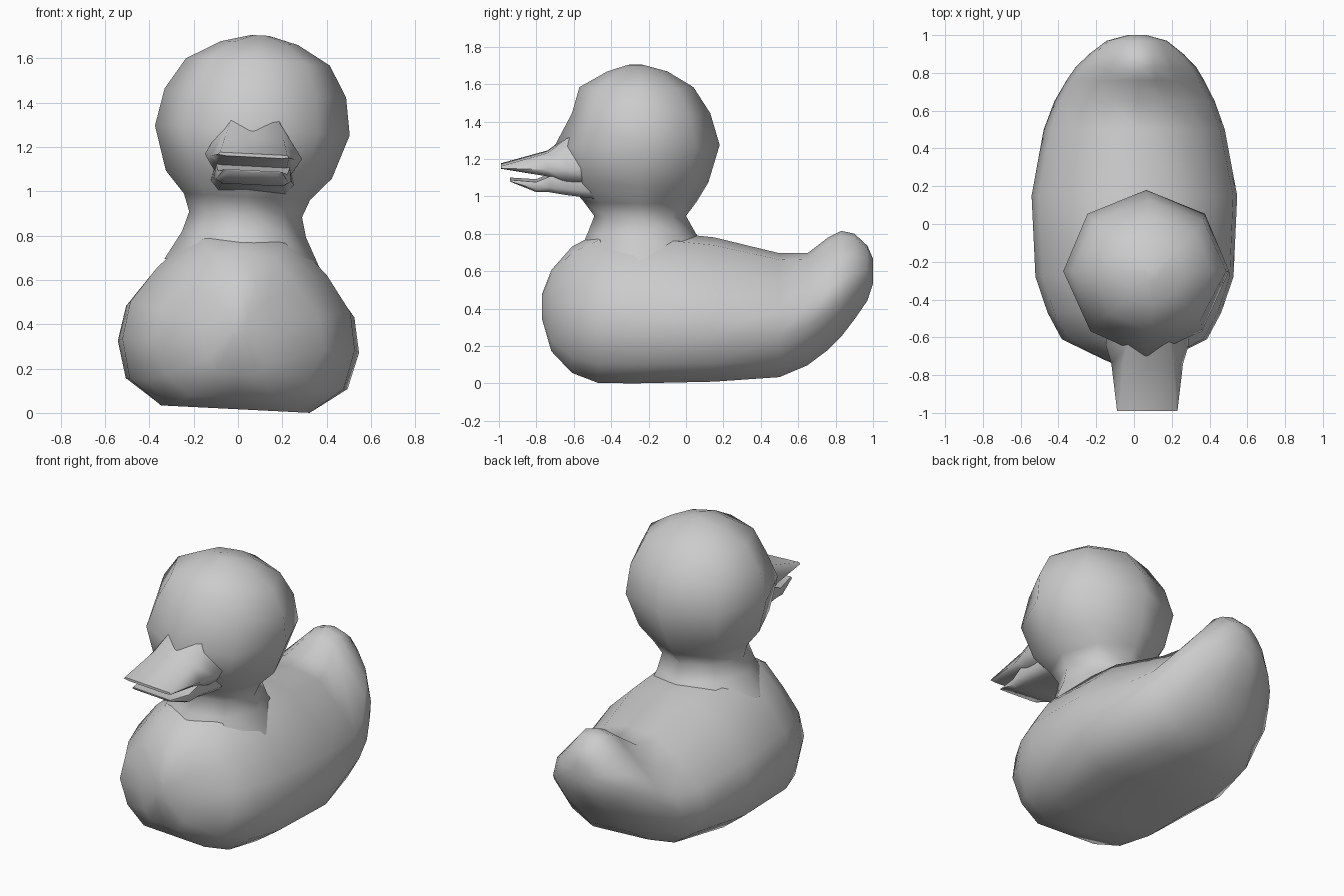
import bpy, bmesh, math

cube = bpy.data.objects.get("Cube")
if cube:
    bpy.data.objects.remove(cube)

grey = bpy.data.materials.new("plain_grey")
grey.use_nodes = True
COLOUR = (0.6, 0.6, 0.6, 1)
grey.diffuse_color = COLOUR
grey.node_tree.nodes["Principled BSDF"].inputs["Base Color"].default_value = COLOUR

LEAN = 0.05  # the whole figure leans slightly to its left


def loft(name, rings, sharp):
    """Skin a list of equal-length rings and cap both ends."""
    bm = bmesh.new()
    loops = [[bm.verts.new(p) for p in ring] for ring in rings]
    n = len(loops[0])
    for a, b in zip(loops, loops[1:]):
        for i in range(n):
            j = (i + 1) % n
            bm.faces.new((a[i], a[j], b[j], b[i]))
    bm.faces.new(loops[0])
    bm.faces.new(loops[-1])
    bmesh.ops.recalc_face_normals(bm, faces=bm.faces)
    mesh = bpy.data.meshes.new(name)
    bm.to_mesh(mesh)
    bm.free()
    mesh.materials.append(grey)
    obj = bpy.data.objects.new(name, mesh)
    bpy.context.collection.objects.link(obj)
    obj.rotation_euler.y = LEAN
    obj.location = (-0.012, 0, 0.017)
    bpy.ops.object.select_all(action='DESELECT')
    obj.select_set(True)
    bpy.context.view_layer.objects.active = obj
    bpy.ops.object.shade_smooth_by_angle(angle=math.radians(sharp))
    return obj


def mirrored(half):
    """Complete a half outline running from bottom centre to top centre."""
    return half + [(-x, z) for x, z in half[-2:0:-1]]


# Body: cross-sections from chest to tail tip
OUTLINE = [(0, 0), (.64, 0), (.92, .14), (1, .36), (.96, .57), (.77, .77), (.47, .96), (0, 1)]


def body_ring(y, bottom, top, width, pinch, keel):
    half = []
    for u, v in OUTLINE:
        squeeze = 1 - (1 - pinch) * max(0, (v - .5) / .5)
        squeeze *= 1 - (1 - keel) * max(0, (.3 - v) / .3)
        half.append((u * width * squeeze, bottom + v * (top - bottom)))
    return [(x, y, z) for x, z in mirrored(half)]


BODY = [  # y, bottom, top, half width, pinch of the upper part, pinch of the belly
    (-.77, .33, .46, .04, 1, 1), (-.72, .16, .59, .16, .9, .9),
    (-.61, .05, .715, .385, .75, .85), (-.47, 0, .79, .46, .85, .95),
    (-.28, 0, .81, .525, .9, 1), (.15, .01, .765, .545, .9, 1),
    (.50, .03, .68, .48, .8, .85), (.65, .09, .68, .425, .7, .7),
    (.76, .17, .765, .365, .5, .6), (.83, .24, .80, .32, .5, .6),
    (.90, .33, .785, .25, .6, .6), (.97, .43, .72, .16, .9, .7),
    (1.0, .52, .65, .05, 1, 1)]
loft("body", [body_ring(*s) for s in BODY], 80)

# Head and neck: eight-sided rings, narrowing towards the beak
HEAD = [  # z, front y, back y, half width
    (.66, -.58, .14, .35), (.79, -.525, .05, .28), (.88, -.49, 0, .255), (.96, -.55, .06, .285),
    (1.06, -.64, .12, .375), (1.26, -.70, .18, .44), (1.43, -.61, .13, .41),
    (1.57, -.57, .04, .325), (1.655, -.42, -.10, .175), (1.69, -.31, -.23, .04)]


def head_ring(z, front, back, width):
    ring = []
    for i in range(8):
        a = i * math.tau / 8
        c = math.cos(a)
        reach = back + .25 if c > 0 else -.25 - front
        taper = .95 if c < -.1 else 1
        ring.append((.03 * (z - .8) + width * math.sin(a) * taper, -.25 + reach * c, z))
    return ring


loft("head", [head_ring(*s) for s in HEAD], 80)


# Beak: two flat, tapering halves that meet at the mouth corner and open at the tip
def beak_ring(y, bottom, top, width, crown):
    half = [(0, bottom), (width * .8, bottom), (width, bottom * .7 + top * .3),
            (width * crown, top), (0, top)]
    return [(x + .025, y, z) for x, z in mirrored(half)]


UPPER = [(-.48, 1.06, 1.36, .21, .5), (-.64, 1.075, 1.30, .22, .5),
         (-.74, 1.10, 1.225, .19, .7), (-.99, 1.14, 1.155, .16, .95)]
LOWER = [(-.48, .98, 1.12, .19, .9), (-.64, 1.0, 1.11, .18, .9),
         (-.73, 1.015, 1.10, .175, .95), (-.80, 1.015, 1.07, .165, .95),
         (-.94, 1.07, 1.08, .135, .95)]
loft("upper_beak", [beak_ring(*s) for s in UPPER], 70)
loft("lower_beak", [beak_ring(*s) for s in LOWER], 70)
